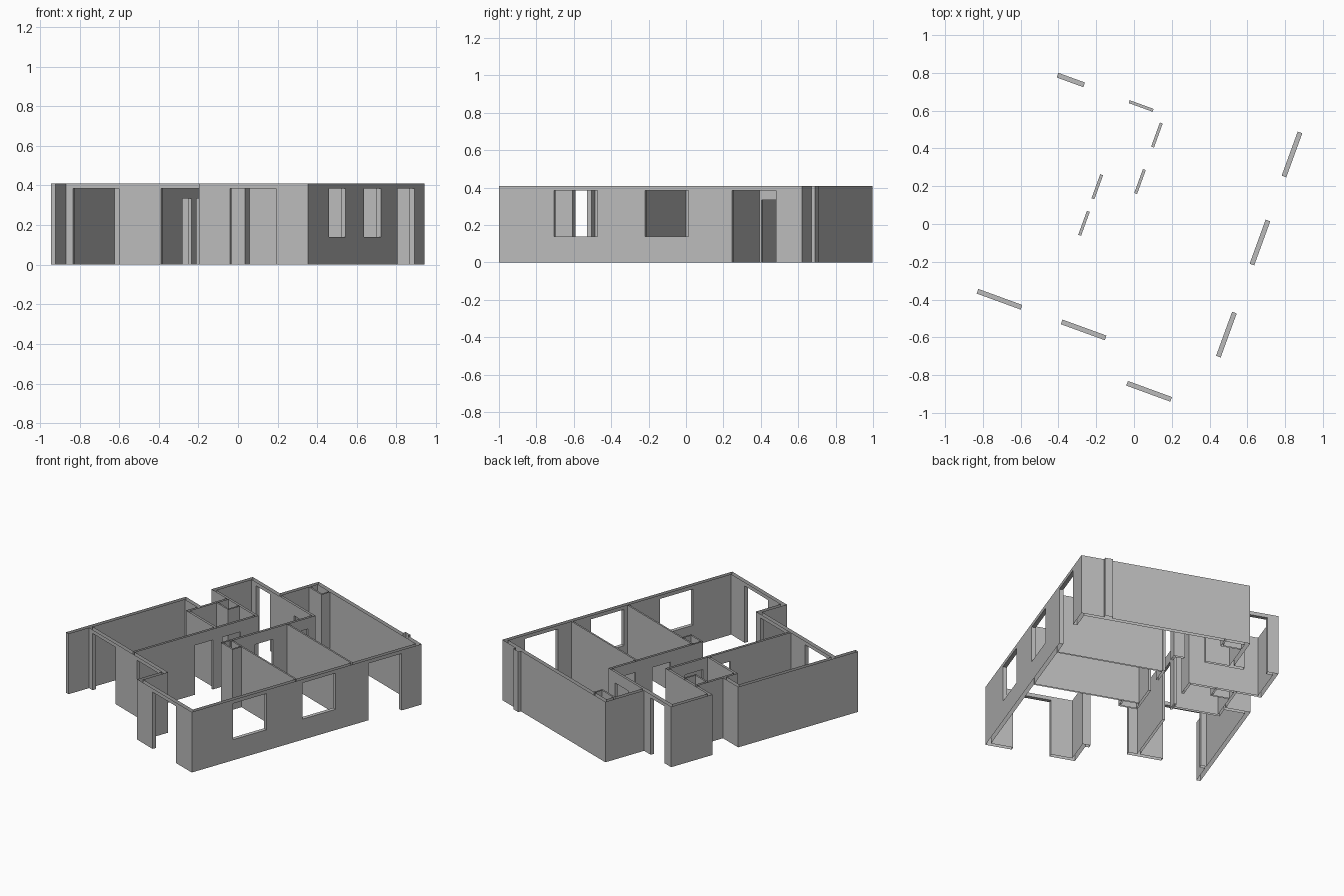
import bpy, bmesh, math

cube = bpy.data.objects.get("Cube")
if cube:
    bpy.data.objects.remove(cube, do_unlink=True)

HEIGHT = 0.41
SILL, DOOR_TOP, WINDOW_TOP = 0.14, 0.335, 0.385
OUT, IN, THIN = 0.026, 0.016, 0.010    # wall thicknesses

plaster = bpy.data.materials.new("grey plaster")
plaster.use_nodes = True
grey = (0.5, 0.5, 0.5, 1)
plaster.diffuse_color = grey
plaster.node_tree.nodes["Principled BSDF"].inputs["Base Color"].default_value = grey

solids, holes = [], []


def along_u(v, u0, u1, t):
    """Wall running left to right, centred on v."""
    solids.append((u0, u1, v - t / 2, v + t / 2))


def along_v(u, v0, v1, t):
    """Wall running front to back, centred on u."""
    solids.append((u - t / 2, u + t / 2, v0, v1))


def opening(u, v, width, across, z0, z1):
    """Door or window; across is True in a wall running left to right."""
    a, b = (width / 2, 0.022) if across else (0.022, width / 2)
    holes.append((u - a, u + a, v - b, v + b, z0, z1))


# outer walls
along_v(0.660, -0.818, 0.906, OUT)
along_u(0.893, -0.430, 0.673, OUT)
along_v(-0.417, 0.600, 0.906, OUT)
along_u(0.602, -0.720, -0.404, OUT)
along_v(-0.707, 0.305, 0.615, OUT)
along_u(0.315, -0.720, -0.242, IN)
along_v(-0.550, 0.002, 0.323, IN)
along_u(0.100, -0.720, -0.542, OUT)
along_v(-0.707, -0.785, 0.113, OUT)
along_u(-0.618, -0.720, 0.115, OUT)
along_v(0.102, -0.818, -0.605, OUT)
along_u(-0.805, 0.089, 0.673, OUT)

# inner walls
along_v(-0.250, -0.610, 0.323, IN)
along_u(0.010, -0.558, -0.250, IN)
along_u(0.600, -0.420, -0.040, IN)
along_v(-0.047, -0.030, 0.608, IN)
along_u(0.400, -0.047, 0.660, THIN)
along_u(-0.018, -0.055, 0.660, THIN)

# service shafts
along_u(0.820, -0.410, -0.270, THIN)
along_v(-0.275, 0.815, 0.890, THIN)
along_u(0.225, -0.550, -0.420, THIN)
along_v(-0.425, 0.220, 0.315, THIN)
along_u(-0.085, -0.055, 0.070, THIN)
along_v(-0.050, -0.090, -0.018, THIN)
along_v(0.065, -0.090, -0.018, THIN)

# pier on the back wall
solids.append((0.475, 0.525, 0.900, 0.926))

# wide doorways, then the entrance door
for u, v in ((-0.533, -0.618), (-0.059, -0.618), (0.378, -0.805)):
    opening(u, v, 0.248, True, 0, WINDOW_TOP)
opening(0.660, 0.632, 0.248, False, 0, WINDOW_TOP)
opening(-0.575, 0.602, 0.150, True, 0, WINDOW_TOP)

# windows
for v in (-0.383, 0.136):
    opening(0.660, v, 0.248, False, SILL, WINDOW_TOP)

# room doors
opening(-0.178, 0.600, 0.135, True, 0, DOOR_TOP)
for u, v in ((-0.047, 0.484), (-0.047, 0.222), (-0.250, 0.119), (-0.250, -0.087)):
    opening(u, v, 0.135, False, 0, DOOR_TOP)


def breaks(values):
    return sorted({round(x, 4) for x in values})


# merge the walls on an uneven grid of cells
us = breaks(x for b in solids + holes for x in b[:2])
vs = breaks(y for b in solids + holes for y in b[2:4])
zs = [0, SILL, DOOR_TOP, WINDOW_TOP, HEIGHT]


def inside(b, u, v):
    return b[0] < u < b[1] and b[2] < v < b[3]


filled = set()
for i in range(len(us) - 1):
    for j in range(len(vs) - 1):
        u, v = (us[i] + us[i + 1]) / 2, (vs[j] + vs[j + 1]) / 2
        if not any(inside(b, u, v) for b in solids):
            continue
        cuts = [h for h in holes if inside(h, u, v)]
        for k in range(len(zs) - 1):
            z = (zs[k] + zs[k + 1]) / 2
            if not any(h[4] < z < h[5] for h in cuts):
                filled.add((i, j, k))

# skin the cells, leaving the walls open at the top and bottom
bm = bmesh.new()
verts = {}


def corner(key):
    if key not in verts:
        i, j, k = key
        verts[key] = bm.verts.new((us[i], vs[j], zs[k]))
    return verts[key]


for cell in sorted(filled):
    for axis in range(3):
        for side in (0, 1):
            near = list(cell)
            near[axis] += 2 * side - 1
            if tuple(near) in filled:
                continue
            if axis == 2 and not 0 <= near[2] < len(zs) - 1:
                continue
            loop = []
            for p, q in ((0, 0), (1, 0), (1, 1), (0, 1)):
                key = list(cell)
                key[axis] += side
                key[(axis + 1) % 3] += p
                key[(axis + 2) % 3] += q
                loop.append(corner(tuple(key)))
            bm.faces.new(loop if side else loop[::-1])

bmesh.ops.dissolve_limit(bm, angle_limit=math.radians(1),
                         verts=bm.verts[:], edges=bm.edges[:])
mesh = bpy.data.meshes.new("apartment_walls")
bm.to_mesh(mesh)
bm.free()
mesh.materials.append(plaster)
walls = bpy.data.objects.new("apartment_walls", mesh)
walls.rotation_euler.z = math.radians(-20)
bpy.context.collection.objects.link(walls)
